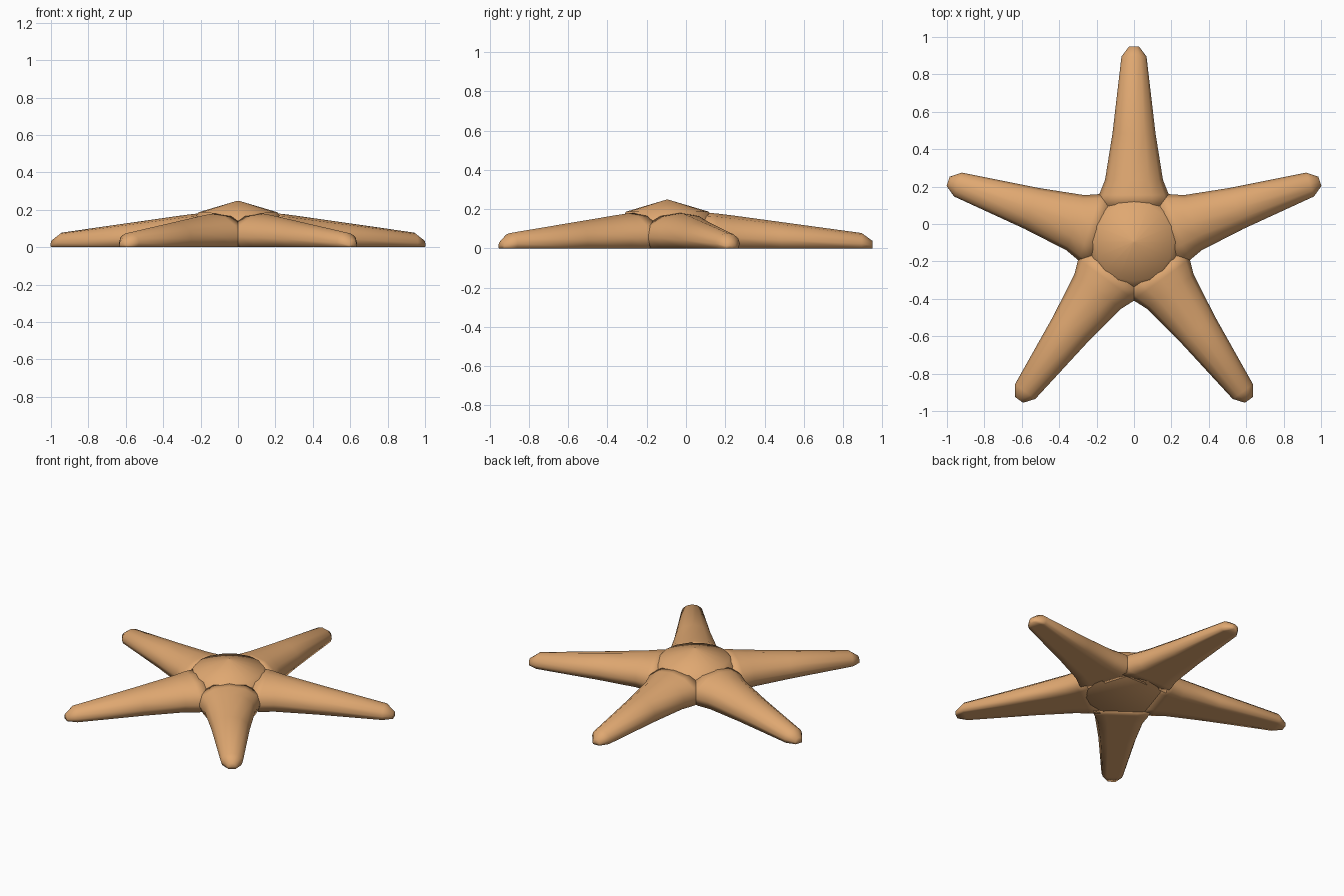
import bpy, bmesh, math
from mathutils import Matrix, Vector

cube = bpy.data.objects.get("Cube")
if cube:
    bpy.data.objects.remove(cube, do_unlink=True)

CENTRE = Vector((0, -0.095, 0))

mat = bpy.data.materials.new("sandy_orange")
mat.use_nodes = True
colour = (0.74, 0.39, 0.165, 1)
mat.diffuse_color = colour
bsdf = next(n for n in mat.node_tree.nodes if n.type == 'BSDF_PRINCIPLED')
bsdf.inputs["Base Color"].default_value = colour
bsdf.inputs["Roughness"].default_value = 0.8


def loft(name, rings, matrix):
    """Skin a list of equal point rings, closing both ends."""
    bm = bmesh.new()
    loops = [[bm.verts.new(p) for p in ring] for ring in rings]
    count = len(loops[0])
    for a, b in zip(loops, loops[1:]):
        for i in range(count):
            j = (i + 1) % count
            bm.faces.new((a[i], a[j], b[j], b[i]))
    for loop in (loops[0], loops[-1]):
        centre = bm.verts.new(sum((v.co for v in loop), Vector()) / count)
        for i in range(count):
            bm.faces.new((loop[i], loop[(i + 1) % count], centre))
    bmesh.ops.recalc_face_normals(bm, faces=bm.faces)
    for f in bm.faces:
        f.smooth = True
    mesh = bpy.data.meshes.new(name)
    bm.to_mesh(mesh)
    bm.free()
    mesh.materials.append(mat)
    ob = bpy.data.objects.new(name, mesh)
    ob.matrix_world = matrix
    bpy.context.collection.objects.link(ob)
    return ob


def arm_ring(along, half_width, height, sides=12):
    """Rounded section across the arm, flattened where it meets the ground."""
    ring = []
    for i in range(sides):
        a = math.tau * i / sides
        z = max(0, height * (0.32 + 0.68 * math.sin(a)))
        ring.append((along, half_width * math.cos(a), z))
    return ring


def disc_ring(radius, z, sides=16):
    return [(radius * math.cos(math.tau * i / sides),
             radius * math.sin(math.tau * i / sides), z) for i in range(sides)]


# Central dome with a flat underside
loft("central_body",
     [disc_ring(r, z) for r, z in
      [(0.005, 0.248), (0.21, 0.187), (0.3, 0.05), (0.23, 0.0)]],
     Matrix.Translation(CENTRE))

# Five tapering arms: distance from centre, half width, height
ARM = [(0.19, 0.2, 0.182), (0.25, 0.187, 0.178), (0.33, 0.155, 0.168),
       (0.58, 0.115, 0.134), (0.99, 0.067, 0.078), (1.045, 0.026, 0.038)]
NAMES = ["back_arm", "right_arm", "front_right_arm", "front_left_arm", "left_arm"]
for k, name in enumerate(NAMES):
    angle = math.pi / 2 + math.tau * k / 5
    loft(name, [arm_ring(*s) for s in ARM],
         Matrix.Translation(CENTRE) @ Matrix.Rotation(angle, 4, 'Z'))
